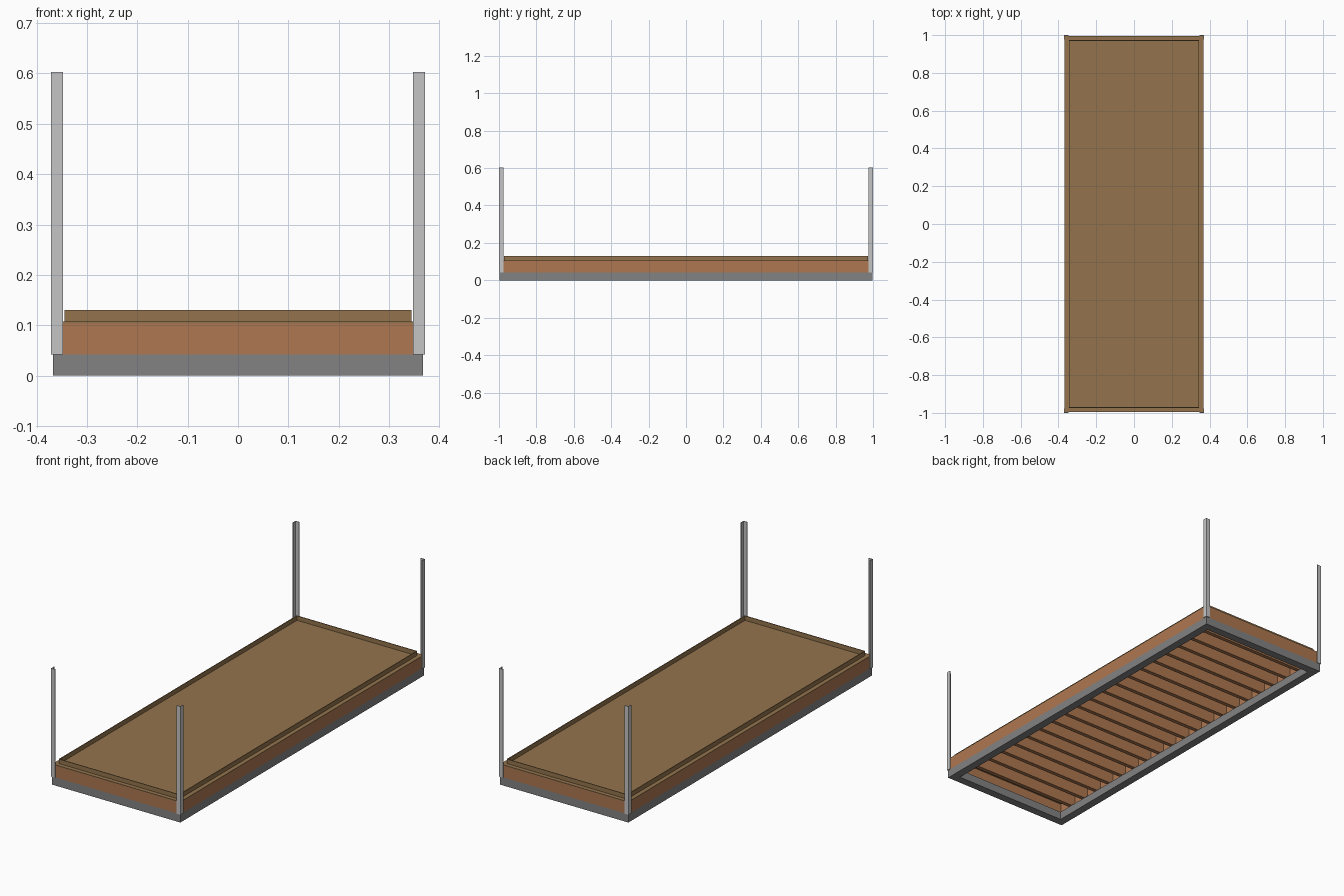
import bpy
import bmesh
from mathutils import Vector

if "Cube" in bpy.data.objects:
    bpy.data.objects.remove(bpy.data.objects["Cube"])


def material(name, color):
    m = bpy.data.materials.new(name)
    m.diffuse_color = (*color, 1)
    m.use_nodes = True
    m.node_tree.nodes["Principled BSDF"].inputs["Base Color"].default_value = m.diffuse_color
    return m


steel = material("dark grey steel", (0.225, 0.225, 0.225))
alloy = material("light grey alloy", (0.56, 0.56, 0.56))
timber = material("orange timber", (0.42, 0.185, 0.08))
board = material("brown board", (0.295, 0.175, 0.075))


def make(name, boxes, mat):
    """One object made of boxes given as (min corner, max corner)."""
    bm = bmesh.new()
    for lo, hi in boxes:
        lo, hi = Vector(lo), Vector(hi)
        vs = bmesh.ops.create_cube(bm, size=1)["verts"]
        for v in vs:
            v.co = (lo + hi) / 2 + v.co * (hi - lo)
    me = bpy.data.meshes.new(name)
    bm.to_mesh(me)
    bm.free()
    me.materials.append(mat)
    ob = bpy.data.objects.new(name, me)
    bpy.context.collection.objects.link(ob)
    return ob


def frame(name, x, y, t, z0, z1, mat):
    """Rectangular mitre frame with clean corners."""
    bm = bmesh.new()
    rings = []
    for dx, z in ((0, z0), (0, z1), (t, z1), (t, z0)):
        a, b = x - dx, y - dx
        rings.append([bm.verts.new((sx * a, sy * b, z))
                      for sx, sy in ((-1, -1), (1, -1), (1, 1), (-1, 1))])
    for i in range(4):
        r, s = rings[i], rings[(i + 1) % 4]
        for j in range(4):
            k = (j + 1) % 4
            bm.faces.new((r[j], r[k], s[k], s[j]))
    bmesh.ops.recalc_face_normals(bm, faces=bm.faces)
    me = bpy.data.meshes.new(name)
    bm.to_mesh(me)
    bm.free()
    me.materials.append(mat)
    ob = bpy.data.objects.new(name, me)
    bpy.context.collection.objects.link(ob)
    return ob


X, Y = 0.367, 0.996       # outer size of the bed
Z1, Z2, Z3 = 0.042, 0.107, 0.13

# steel base and timber sides
frame("base_frame", X, Y, 0.042, 0, Z1, steel)
frame("side_boards", X, Y, 0.021, Z1, Z2 - 0.004, timber)

# joists across the bed
n = 19
pitch = 2 * (Y - 0.021) / (n + 1)
joists = []
for i in range(n):
    y = (i - (n - 1) / 2) * pitch
    joists.append(((-X + 0.021, y - 0.0105, Z1), (X - 0.021, y + 0.0105, Z2 - 0.004)))
make("joists", joists, timber)

# floor board with raised edge
make("floor_board", [((-X, -Y, Z2 - 0.004), (X, Y, Z2))], board)
frame("raised_edge", 0.345, 0.974, 0.004, Z2, Z3, board)

# angle-section corner posts
w, t = 0.023, 0.004
for sx, xn in ((-1, "left"), (1, "right")):
    for sy, yn in ((-1, "front"), (1, "back")):
        prof = [(0, 0), (w, 0), (w, t), (t, t), (t, w), (0, w)]
        bm = bmesh.new()
        f = bm.faces.new([bm.verts.new((sx * (X + t - a), sy * (Y + t - b), Z1)) for a, b in prof])
        up = bmesh.ops.extrude_face_region(bm, geom=[f])["geom"]
        for v in up:
            if isinstance(v, bmesh.types.BMVert):
                v.co.z = 0.603
        bmesh.ops.recalc_face_normals(bm, faces=bm.faces)
        me = bpy.data.meshes.new(f"{yn}_{xn}_post")
        bm.to_mesh(me)
        bm.free()
        me.materials.append(alloy)
        bpy.context.collection.objects.link(bpy.data.objects.new(me.name, me))
